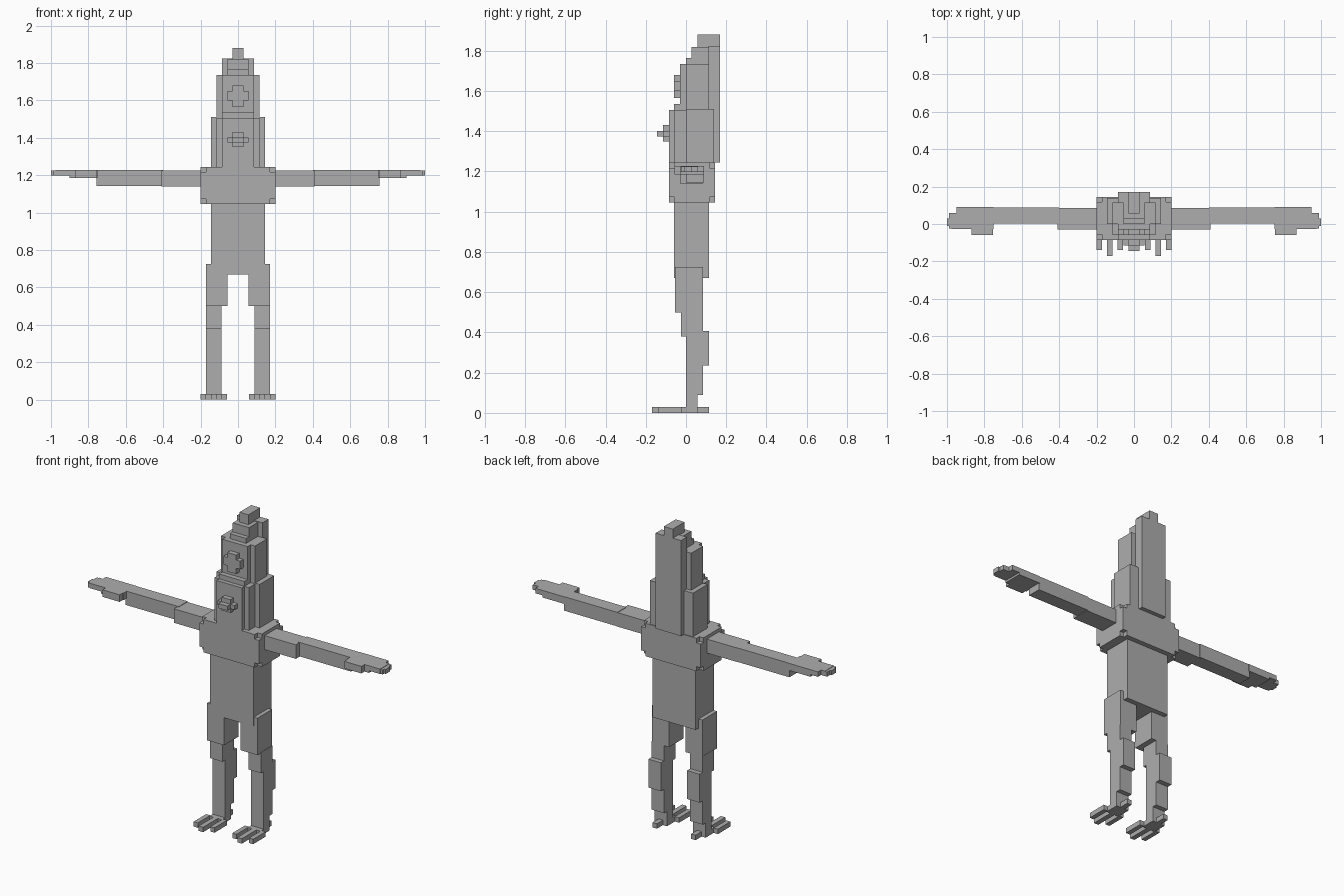
import bpy

grey = bpy.data.materials.new("plain grey")
grey.diffuse_color = (0.42, 0.42, 0.42, 1)


def blocks(name, boxes, mirror=False):
    """One object from boxes (x0, x1, y0, y1, z0, z1), optionally mirrored in x."""
    verts, faces = [], []
    for x0, x1, y0, y1, z0, z1 in boxes:
        b = len(verts)
        verts += [(x, y, z) for z in (z0, z1) for x, y in ((x0, y0), (x1, y0), (x1, y1), (x0, y1))]
        faces += [[b + i for i in f] for f in ((3, 2, 1, 0), (4, 5, 6, 7), (0, 1, 5, 4),
                                               (1, 2, 6, 5), (2, 3, 7, 6), (3, 0, 4, 7))]
    mesh = bpy.data.meshes.new(name)
    mesh.from_pydata(verts, [], faces)
    mesh.materials.append(grey)
    obj = bpy.data.objects.new(name, mesh)
    bpy.context.collection.objects.link(obj)
    if mirror:
        mod = obj.modifiers.new("mirror", 'MIRROR')
        mod.use_mirror_merge = False
    return obj


def centred(w, *rest):
    """Box symmetric about x = 0 with half width w."""
    return (-w, w, *rest)


# Torso and shoulder block with notched corners
blocks("torso", [centred(0.145, -0.06, 0.115, 0.67, 1.05)])
n = 0.028
blocks("shoulders", [
    centred(0.2 - n, -0.085, 0.145, 1.045, 1.245),
    centred(0.2, -0.085 + n, 0.145 - n, 1.045, 1.245),
    centred(0.2, -0.085, 0.145, 1.045 + n, 1.245 - n)])

# Head, stepped in towards the face and the top
blocks("lower_head", [
    centred(0.145, 0.0, 0.14, 1.24, 1.51),
    centred(0.115, -0.06, 0.115, 1.24, 1.505),
    centred(0.085, -0.085, 0.0, 1.24, 1.505)])
blocks("upper_head", [
    centred(0.115, 0.0, 0.115, 1.5, 1.735),
    centred(0.085, -0.03, 0.0, 1.5, 1.735),
    centred(0.085, -0.06, 0.0, 1.5, 1.535)])
blocks("head_top", [
    centred(0.055, 0.0, 0.115, 1.73, 1.765),
    centred(0.055, 0.028, 0.115, 1.76, 1.82)])
blocks("back_crest", [
    centred(0.085, 0.113, 0.17, 1.245, 1.825),
    centred(0.03, 0.057, 0.17, 1.815, 1.88)])

# Cross on the forehead and beak
blocks("forehead_cross", [
    centred(0.03, -0.06, -0.025, 1.565, 1.68),
    centred(0.057, -0.06, -0.025, 1.6, 1.65)])
blocks("beak", [
    centred(0.057, -0.115, -0.08, 1.375, 1.402),
    centred(0.03, -0.115, -0.08, 1.35, 1.43),
    centred(0.03, -0.145, -0.11, 1.375, 1.402)])

# Arms and hands
blocks("arm", [
    (0.19, 0.41, -0.03, 0.085, 1.14, 1.225),
    (0.4, 0.757, 0.003, 0.088, 1.143, 1.228)], True)
blocks("hand", [
    (0.75, 0.9, -0.028, 0.09, 1.185, 1.228),
    (0.75, 0.95, -0.028, 0.09, 1.198, 1.228),
    (0.95, 0.975, -0.028, 0.06, 1.198, 1.228),
    (0.975, 0.99, -0.025, 0.06, 1.198, 1.226),
    (0.99, 1.0, -0.01, 0.03, 1.198, 1.226),
    (0.755, 0.87, -0.058, -0.02, 1.185, 1.228)], True)

# Legs
blocks("thigh", [(0.055, 0.17, -0.055, 0.085, 0.5, 0.725)], True)
blocks("knee", [(0.088, 0.172, -0.025, 0.085, 0.38, 0.505)], True)
blocks("shin", [
    (0.088, 0.172, 0.0, 0.115, 0.235, 0.408),
    (0.088, 0.172, 0.0, 0.085, 0.09, 0.24),
    (0.088, 0.172, 0.0, 0.057, 0.0, 0.095)], True)

# Feet with three toes and a heel spur
blocks("foot", [
    (0.088, 0.172, -0.03, 0.057, 0.0, 0.03),
    (0.115, 0.145, -0.17, 0.115, 0.0, 0.03),
    (0.172, 0.2, -0.14, -0.02, 0.0, 0.03),
    (0.06, 0.088, -0.14, -0.02, 0.0, 0.03)], True)
